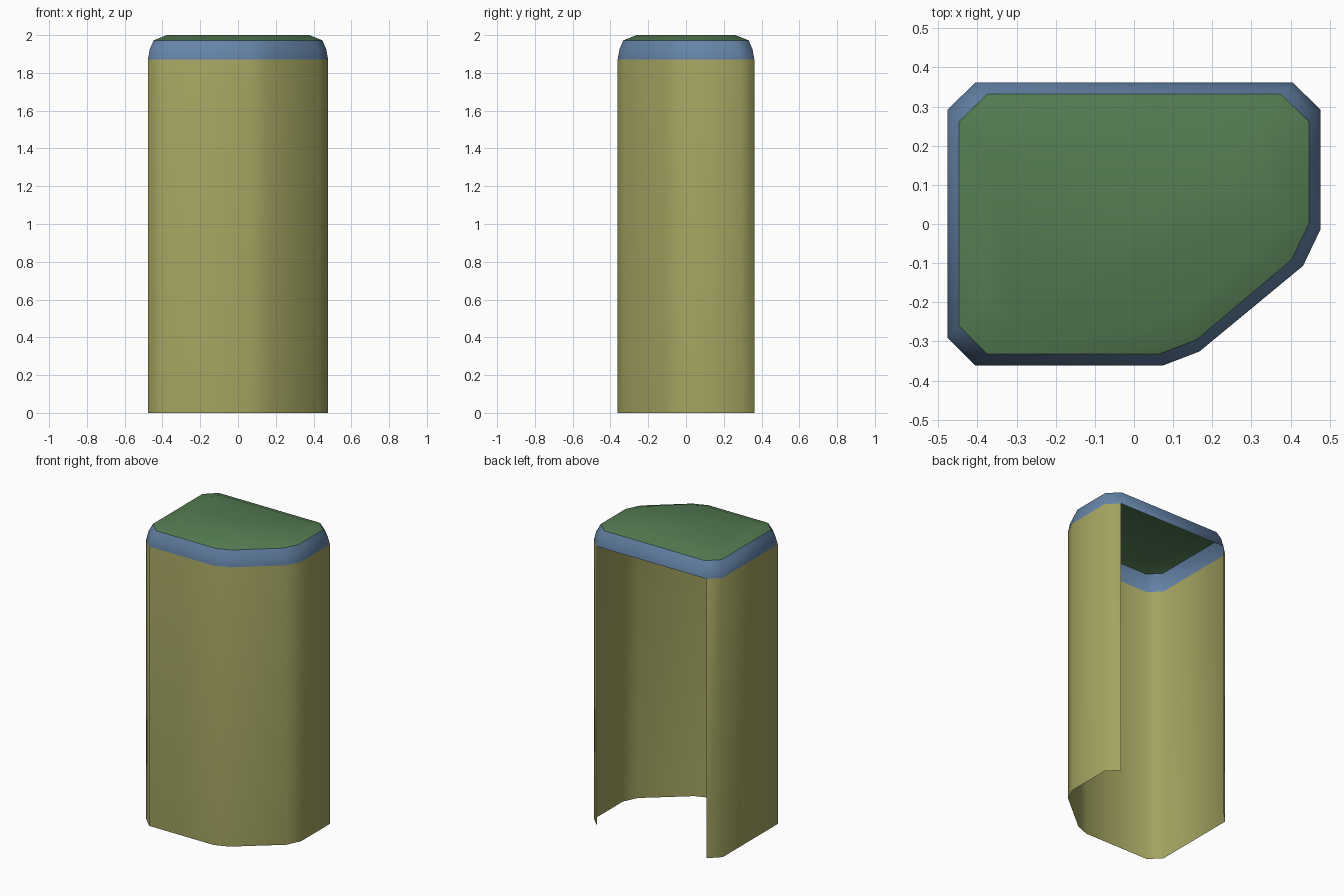
import bpy, bmesh

if "Cube" in bpy.data.objects:
    bpy.data.objects.remove(bpy.data.objects["Cube"])

# Plan outline (anticlockwise from back left) and inward direction of each corner
OUTLINE = [(-.405, .362), (-.477, .292), (-.477, -.29), (-.405, -.362), (.073, -.362),
           (.167, -.326), (.432, -.107), (.477, -.013), (.477, .292), (.405, .362)]
INWARD = [(1, -1), (1, -1), (1, 1), (1, 1), (-.27, 1),
          (-.25, 1), (-1, .5), (-1, .45), (-1, -1), (-1, -1)]
N = len(OUTLINE)


def material(name, color):
    m = bpy.data.materials.new(name)
    m.diffuse_color = (*color, 1)
    m.use_nodes = True
    m.node_tree.nodes["Principled BSDF"].inputs["Base Color"].default_value = m.diffuse_color
    return m


def ring(bm, inset, z):
    return [bm.verts.new((x + dx * inset, y + dy * inset, z))
            for (x, y), (dx, dy) in zip(OUTLINE, INWARD)]


def bridge(bm, low, high, mat=0, closed=True):
    for i in range(N if closed else N - 1):
        j = (i + 1) % N
        bm.faces.new((low[i], low[j], high[j], high[i])).material_index = mat


def finish(bm, name, mats):
    for f in bm.faces:
        f.smooth = True
    me = bpy.data.meshes.new(name)
    bm.to_mesh(me)
    bm.free()
    for m in mats:
        me.materials.append(m)
    ob = bpy.data.objects.new(name, me)
    bpy.context.collection.objects.link(ob)


olive = material("olive_wall", (.37, .37, .12))
blue = material("blue_rim", (.13, .23, .39))
green = material("green_roof", (.09, .2, .085))

# Thin wall, open at the back and bottom, with a closed rim above it
bm = bmesh.new()
foot, eave = ring(bm, 0, 0), ring(bm, 0, 1.87)
mid, top = ring(bm, .01, 1.925), ring(bm, .03, 1.972)
bridge(bm, foot, eave, closed=False)
bridge(bm, eave, mid, 1)
bridge(bm, mid, top, 1)
finish(bm, "wall_and_rim", [olive, blue])

# Shallow sloped roof cap
bm = bmesh.new()
edge, crown = ring(bm, .03, 1.972), ring(bm, .1, 2)
bridge(bm, edge, crown)
bm.faces.new(crown)
finish(bm, "roof_cap", [green])
